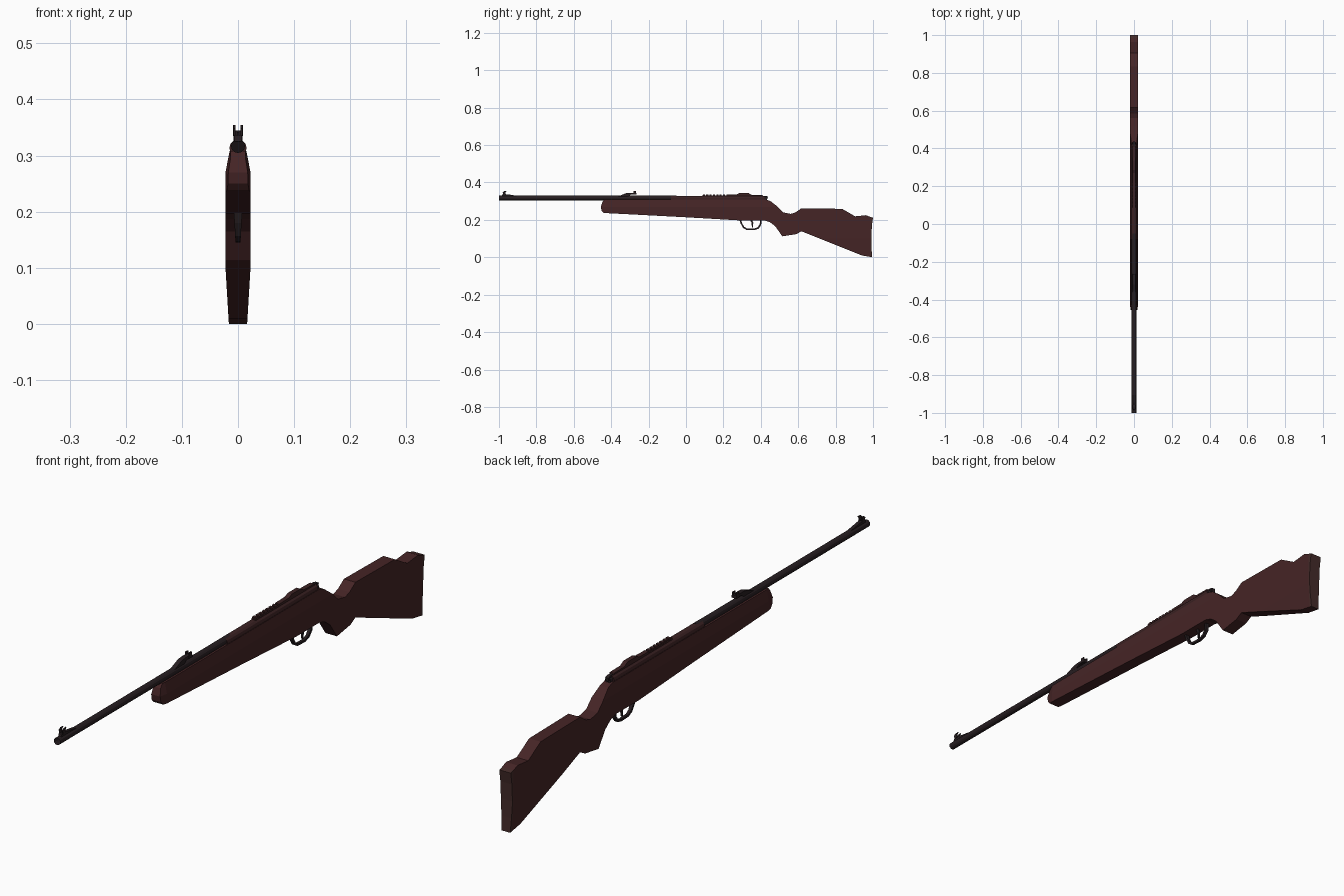
import bpy, bmesh, math
from mathutils import Vector


def material(name, rgb):
    m = bpy.data.materials.new(name)
    m.diffuse_color = (*rgb, 1)
    return m


WOOD = material("dark red wood", (0.060, 0.018, 0.019))
STEEL = material("blued steel", (0.020, 0.013, 0.015))
ACTION = material("brown steel", (0.045, 0.016, 0.017))
PAD = material("butt pad brown", (0.058, 0.024, 0.022))


def finish(name, bm, mat):
    bmesh.ops.recalc_face_normals(bm, faces=bm.faces[:])
    me = bpy.data.meshes.new(name)
    bm.to_mesh(me)
    bm.free()
    me.materials.append(mat)
    ob = bpy.data.objects.new(name, me)
    bpy.context.collection.objects.link(ob)
    return ob


def plate(name, profile, hw, mat, x=0.0, width=None, cuts=()):
    """Extrude a (y, z) side profile; width(y, z) may taper the half width."""
    bm = bmesh.new()
    bm.faces.new([bm.verts.new((0, y, z)) for y, z in profile])
    for co, no in cuts:
        bmesh.ops.bisect_plane(bm, geom=bm.verts[:] + bm.edges[:] + bm.faces[:],
                               plane_co=co, plane_no=no)
    near = bm.verts[:]
    ext = bmesh.ops.extrude_face_region(bm, geom=bm.faces[:], use_keep_orig=True)
    far = [v for v in ext["geom"] if isinstance(v, bmesh.types.BMVert)]
    for verts, s in ((near, -1), (far, 1)):
        for v in verts:
            v.co.x = x + s * (width(v.co.y, v.co.z) if width else hw)
    return finish(name, bm, mat)


def rod(name, y0, y1, z, r, mat, sides=12, bore=0):
    """Faceted tube lying along y."""
    bm = bmesh.new()
    bmesh.ops.create_cone(bm, cap_ends=True, segments=sides, radius1=r, radius2=r, depth=y1 - y0)
    for v in bm.verts:
        v.co = Vector((v.co.x, (y0 + y1) / 2 + v.co.z, z + v.co.y))
    if bore:
        front = [f for f in bm.faces if len(f.verts) == sides and f.calc_center_median().y < (y0 + y1) / 2]
        bmesh.ops.inset_region(bm, faces=front, thickness=r - bore)
        for v in front[0].verts:
            v.co.y += 0.03
    return finish(name, bm, mat)


def box(name, y0, y1, z0, z1, hw, mat, x=0.0):
    return plate(name, [(y0, z0), (y1, z0), (y1, z1), (y0, z1)], hw, mat, x)


# Stock: flat sides, narrowing at the top of the fore-end, butt toe and nose
def stock_width(y, z):
    w = 0.0223
    if z > 0.27:
        w -= 0.0073 * min(1, (z - 0.27) / 0.035)
    if z < 0.1:
        w -= 0.006 * (0.1 - z) / 0.1
    if y < -0.425:
        w -= 0.005 * (-0.425 - y) / 0.03
    return w


stock_profile = [(-0.455, 0.27), (-0.452, 0.25), (-0.44, 0.237), (0.0, 0.214), (0.29, 0.197),
                 (0.42, 0.197), (0.45, 0.187), (0.478, 0.165), (0.515, 0.112), (0.59, 0.124),
                 (0.617, 0.139), (0.94, 0.010), (0.985, 0.002), (0.985, 0.216), (0.963, 0.225),
                 (0.904, 0.219), (0.835, 0.259), (0.617, 0.262), (0.585, 0.240), (0.56, 0.232),
                 (0.52, 0.240), (0.487, 0.273), (0.452, 0.300), (0.43, 0.308), (-0.437, 0.308),
                 (-0.447, 0.295)]
plate("stock", stock_profile, 0, WOOD, width=stock_width,
      cuts=[((0, 0, 0.1), (0, 0, 1)), ((0, 0, 0.27), (0, 0, 1)), ((0, -0.425, 0), (0, 1, 0))])

# Butt pad with a slightly hollow rear face
plate("butt_pad", [(0.985, 0.002), (0.995, 0.0), (0.992, 0.05), (0.991, 0.11), (0.994, 0.17),
                   (1.0, 0.212), (0.985, 0.216)], 0, PAD, width=stock_width,
      cuts=[((0, 0, 0.1), (0, 0, 1))])

# Barrel, receiver and bolt
rod("barrel", -1.0, -0.05, 0.317, 0.0125, STEEL, bore=0.006)
rod("receiver", -0.08, 0.42, 0.3135, 0.0155, ACTION)
rod("bolt_end", 0.41, 0.432, 0.314, 0.011, STEEL)
plate("safety_catch", [(0.405, 0.318), (0.436, 0.312), (0.438, 0.325), (0.425, 0.329), (0.405, 0.329)],
      0.006, STEEL)

# Receiver top: stepped rail and raised bridge
box("rail_base", 0.085, 0.24, 0.322, 0.331, 0.008, ACTION)
for i in range(8):
    box("rail_tooth_%d" % i, 0.09 + i * 0.018, 0.101 + i * 0.018, 0.33, 0.335, 0.008, ACTION)
plate("rear_bridge", [(0.21, 0.325), (0.225, 0.335), (0.27, 0.336), (0.285, 0.343), (0.335, 0.343),
                      (0.352, 0.333), (0.41, 0.332), (0.415, 0.322), (0.21, 0.322)], 0.008, ACTION)

# Rear sight: ramp, leaf and two notch ears
plate("rear_sight_ramp", [(-0.365, 0.325), (-0.32, 0.343), (-0.30, 0.345), (-0.265, 0.345),
                          (-0.265, 0.338), (-0.295, 0.335), (-0.31, 0.325)], 0.008, STEEL)
box("rear_sight_leaf", -0.285, -0.265, 0.335, 0.343, 0.009, STEEL)

# Front sight: ramp and post
plate("front_sight_ramp", [(-0.985, 0.325), (-0.982, 0.337), (-0.955, 0.337), (-0.905, 0.329),
                           (-0.905, 0.324)], 0.006, STEEL)
box("front_sight_post", -0.973, -0.966, 0.335, 0.342, 0.0015, STEEL)
for side, s in (("left", -1), ("right", 1)):
    box("rear_sight_ear_" + side, -0.28, -0.267, 0.34, 0.354, 0.0022, STEEL, s * 0.0065)
    plate("front_sight_ear_" + side, [(-0.978, 0.335), (-0.962, 0.335), (-0.966, 0.346),
                                      (-0.958, 0.354), (-0.972, 0.354), (-0.98, 0.348)],
          0.0015, STEEL, s * 0.0062)

# Trigger guard: closed band following the loop, narrower at the bottom
outer = [(0.285, 0.203), (0.292, 0.180), (0.305, 0.157), (0.322, 0.147), (0.365, 0.145),
         (0.388, 0.153), (0.402, 0.172), (0.404, 0.203)]
inner = [(0.345 + (y - 0.345) * 0.86, 0.203 + (z - 0.203) * 0.86) for y, z in outer]
plate("trigger_guard", outer + inner[::-1], 0, STEEL,
      width=lambda y, z: 0.0045 + 0.003 * (z - 0.145) / 0.058)

# Trigger
plate("trigger", [(0.340, 0.203), (0.352, 0.203), (0.360, 0.185), (0.358, 0.160), (0.352, 0.160),
                  (0.351, 0.184)], 0.003, STEEL)
